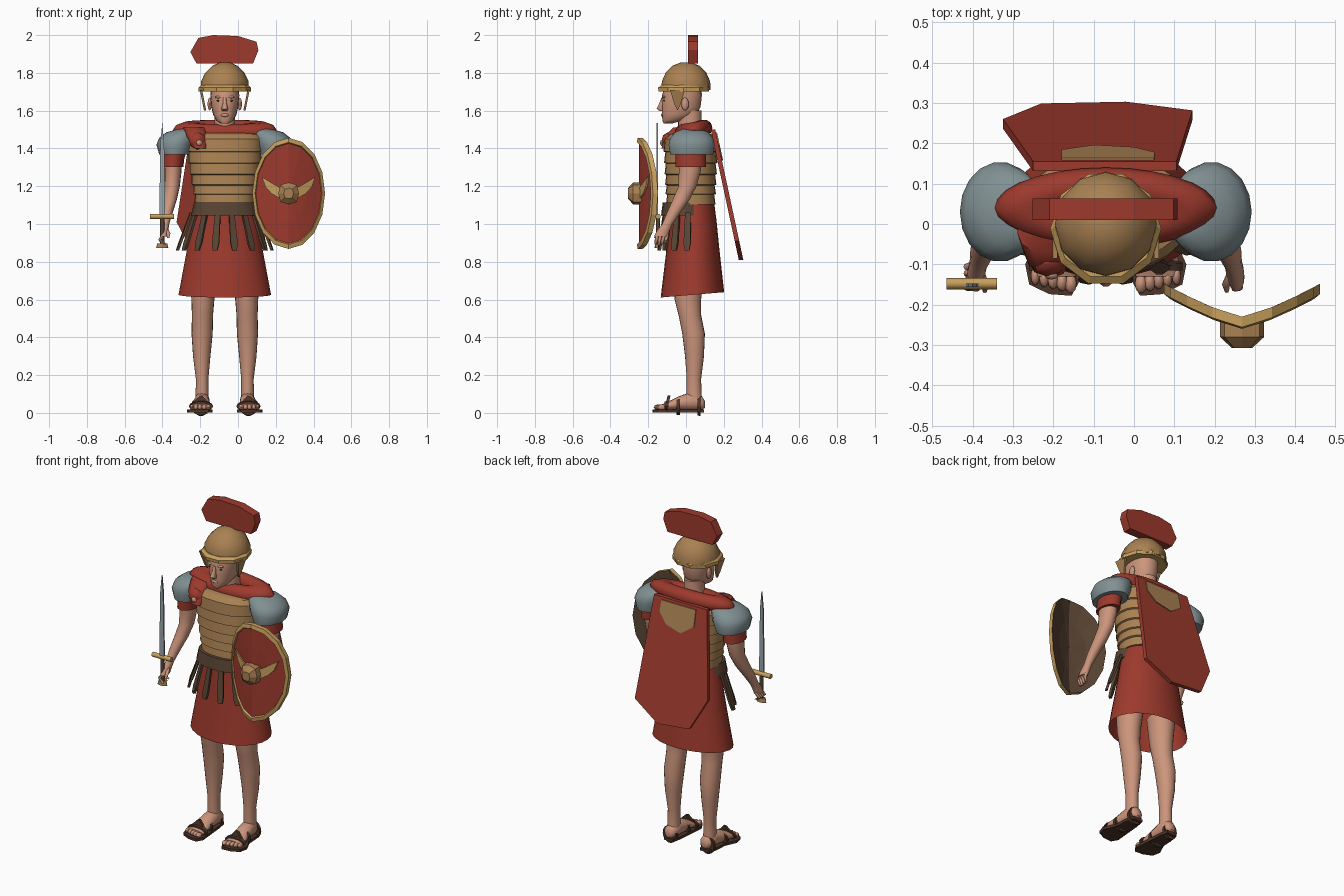
import bpy, bmesh, math
from mathutils import Vector

cube = bpy.data.objects.get("Cube")
if cube:
    bpy.data.objects.remove(cube, do_unlink=True)

MID = -0.07  # centre line of the figure


def material(name, r, g, b):
    m = bpy.data.materials.new(name)
    m.use_nodes = True
    m.diffuse_color = (r, g, b, 1)
    m.node_tree.nodes["Principled BSDF"].inputs["Base Color"].default_value = (r, g, b, 1)
    return m


RED = material("red cloth", 0.34, 0.042, 0.026)
BRASS = material("brass", 0.40, 0.22, 0.085)
GOLD = material("bright gold", 0.58, 0.35, 0.11)
SKIN = material("skin", 0.60, 0.30, 0.20)
GREY = material("blue grey", 0.22, 0.28, 0.29)
LEATHER = material("brown leather", 0.10, 0.058, 0.033)
SANDAL = material("dark sandal leather", 0.075, 0.035, 0.022)
STEEL = material("steel", 0.32, 0.38, 0.40)
DARK = material("dark eye", 0.03, 0.018, 0.014)


def place(a, b, depth, axis):
    """Put plane coordinates a, b and a depth along the given axis."""
    return {"X": (depth, a, b), "Y": (a, depth, b), "Z": (a, b, depth)}[axis]


def build(name, verts, faces, mats, smooth=0, rule=None):
    bm = bmesh.new()
    vs = [bm.verts.new(v) for v in verts]
    for i, f in enumerate(faces):
        face = bm.faces.new([vs[k] for k in f])
        face.material_index = rule(i) if rule else 0
    bmesh.ops.remove_doubles(bm, verts=bm.verts, dist=1e-5)
    bmesh.ops.recalc_face_normals(bm, faces=bm.faces)
    me = bpy.data.meshes.new(name)
    bm.to_mesh(me)
    bm.free()
    for m in mats:
        me.materials.append(m)
    if smooth:
        me.shade_smooth()
        me.set_sharp_from_angle(angle=math.radians(smooth))
    ob = bpy.data.objects.new(name, me)
    bpy.context.collection.objects.link(ob)
    return ob


def loft(name, rings, mat, n=20, axis="Z", power=1, smooth=50, tilt=0, caps=(True, True)):
    """Skin elliptical rings given as (x, y, z, radius a, radius b)."""
    verts = []
    for x, y, z, ra, rb in rings:
        for i in range(n):
            t = 2 * math.pi * i / n
            c, s = math.cos(t), math.sin(t)
            a = ra * math.copysign(abs(c) ** power, c)
            b = rb * math.copysign(abs(s) ** power, s)
            verts.append(Vector((x, y, z)) + Vector(place(a, b, tilt * s, axis)))
    faces = [(r * n + i, r * n + (i + 1) % n, (r + 1) * n + (i + 1) % n, (r + 1) * n + i)
             for r in range(len(rings) - 1) for i in range(n)]
    if caps[0]:
        faces.append(range(n))
    if caps[1]:
        faces.append(range(len(verts) - n, len(verts)))
    return build(name, verts, faces, [mat], smooth)


def plate(name, outline, near, far, mat, axis="Y"):
    """Extrude an outline between two depths, each a number or a function."""
    def depth(d, p):
        return d(*p) if callable(d) else d
    n = len(outline)
    verts = [place(*p, depth(d, p), axis) for d in (near, far) for p in outline]
    faces = [(i, (i + 1) % n, n + (i + 1) % n, n + i) for i in range(n)]
    return build(name, verts, faces + [range(n), range(n, 2 * n)], [mat])


def ball(name, centre, radii, mat, n=12, rows=6):
    x, y, z = centre
    steps = [math.pi * (k + 0.15) / (rows + 0.3) for k in range(rows + 1)]
    return loft(name, [(x, y, z - radii[2] * math.cos(t), radii[0] * math.sin(t),
                        radii[1] * math.sin(t)) for t in steps], mat, n)


# Head, neck and face
loft("neck", [(MID, .03, 1.44, .065, .065), (MID, .02, 1.53, .055, .062),
              (MID, .02, 1.6, .055, .062)], SKIN)
loft("head", [(MID, -.095, 1.533, .022, .024), (MID, -.07, 1.548, .045, .055),
              (MID, -.035, 1.58, .062, .092), (MID, -.025, 1.62, .071, .102),
              (MID, -.022, 1.68, .077, .106), (MID, -.01, 1.76, .07, .09)], SKIN, power=.9)
loft("nose", [(MID, -.128, 1.598, .014, .012), (MID, -.138, 1.61, .018, .018),
              (MID, -.128, 1.64, .01, .014), (MID, -.122, 1.67, .009, .008)], SKIN, 10)
ball("lips", (MID, -.124, 1.576), (.022, .009, .009), SKIN)
for side, s in (("right", -1), ("left", 1)):
    ball(side + "_ear", (MID + s * .08, -.005, 1.635), (.011, .02, .034), SKIN)
    ball(side + "_eye", (MID + s * .03, -.114, 1.652), (.013, .007, .006), DARK)
    ball(side + "_brow", (MID + s * .031, -.116, 1.672), (.022, .01, .007), SKIN)

# Helmet with brim, cheek guards and transverse crest
loft("helmet_dome", [(MID, 0, 1.71, .128, .13), (MID, 0, 1.755, .126, .128),
                     (MID, 0, 1.8, .104, .108), (MID, 0, 1.838, .066, .07),
                     (MID, 0, 1.856, .025, .025)], BRASS, 12, smooth=30)
loft("helmet_brim", [(MID, -.008, 1.735, .126, .128), (MID, -.012, 1.722, .138, .143),
                     (MID, -.012, 1.702, .138, .14), (MID, -.01, 1.705, .12, .12)], GOLD, 10, smooth=0)
for side, s in (("right", -1), ("left", 1)):
    plate(side + "_cheek_guard", [(-.085, 1.71), (-.005, 1.71), (-.03, 1.63), (-.045, 1.6), (-.06, 1.63)],
          lambda y, z: MID + s * (.098 + (z - 1.6) * .2), lambda y, z: MID + s * (.11 + (z - 1.6) * .2), BRASS, "X")
plate("helmet_crest", [(-.22, 1.85), (.08, 1.85), (.108, 1.92), (.098, 1.965), (0, 1.995),
                       (-.13, 2), (-.21, 1.985), (-.252, 1.91)], .01, .063, RED)

# Segmented cuirass: stacked bands that each flare at the lower edge
bands = [(MID, .025, 1.482, .165, .085), (MID, .025, 1.475, .195, .11)]
levels = [1.45, 1.38, 1.32, 1.26, 1.205, 1.155, 1.1]
for top, low in zip(levels, levels[1:]):
    for z, flare in ((top, 0), (low + .004, .009)):
        k = (z - 1.1) / .35
        bands.append((MID, .025, z, .15 + .055 * k + flare, .122 + .016 * k + flare))
loft("cuirass", bands, BRASS, 24, power=.85, smooth=25)

# Tunic skirt, belt and hanging strips
loft("tunic_skirt", [(MID, .03, 1.13, .145, .115), (MID, .035, 1.0, .178, .127), (MID, .035, .85, .203, .142),
                     (MID, .034, .625, .245, .168)], RED, 24, tilt=.014, caps=(True, False))
loft("belt", [(MID, -.01, 1.115, .163, .113), (MID, -.01, 1.045, .178, .122)], LEATHER, 20, power=.9)
for k in range(8):
    t = math.radians(188 + k * 164 / 7)
    out = Vector((math.cos(t), math.sin(t), 0))
    along = Vector((-out.y, out.x, 0))
    verts = []
    for z, rx, ry, w in ((1.06, .172, .138, .014), (.9, .232, .163, .019), (.86, .246, .168, .012)):
        p = Vector((MID + rx * out.x, .03 + ry * out.y, z))
        verts += [p - along * w, p + along * w, p + along * w + out * .014, p - along * w + out * .014]
    faces = [(r + i, r + (i + 1) % 4, r + 4 + (i + 1) % 4, r + 4 + i) for r in (0, 4) for i in range(4)]
    build("hanging_strip_%d" % (k + 1), verts, faces + [range(4), range(8, 12)], [LEATHER])

# Scarf ring draped over the shoulders, with a knot
verts, seg, tube = [], 28, 10
for i in range(seg):
    t = 2 * math.pi * i / seg
    for j in range(tube):
        u = 2 * math.pi * j / tube
        r = math.cos(u)
        verts.append((MID + math.cos(t) * (.185 + .09 * r), .04 + math.sin(t) * (.055 + .045 * r),
                      1.497 + .012 * math.sin(t) + .045 * math.sin(u)))
faces = [(i * tube + j, i * tube + (j + 1) % tube, (i + 1) % seg * tube + (j + 1) % tube,
          (i + 1) % seg * tube + j) for i in range(seg) for j in range(tube)]
build("scarf", verts, faces, [RED], 60)
ball("scarf_knot", (-.215, -.095, 1.44), (.045, .035, .045), RED, 8, 4)
loft("scarf_drape", [(-.2, -.115, 1.40, .03, .015), (-.22, -.08, 1.46, .05, .04),
                     (-.23, -.02, 1.51, .06, .05)], RED, 10)
ball("scarf_pin", (-.205, -.128, 1.43), (.017, .01, .016), SKIN, 8, 4)


def side_rings(s, rings):
    return [(MID + s * dx, *rest) for dx, *rest in rings]


for side, s in (("right", -1), ("left", 1)):
    # Shoulder guard, sleeve and arm
    loft(side + "_shoulder_guard", side_rings(s, [
        (.265, .03, 1.368, .082, .115), (.262, .03, 1.42, .1, .124), (.25, .03, 1.455, .098, .115),
        (.225, .03, 1.485, .085, .09), (.2, .03, 1.502, .05, .05)]), GREY, 18)
    loft(side + "_sleeve", side_rings(s, [
        (.275, .025, 1.302, .056, .08), (.27, .025, 1.35, .056, .08), (.25, .025, 1.44, .07, .08)]), RED, 16)
    loft(side + "_arm", side_rings(s, [
        (.272, .02, 1.36, .045, .06), (.274, .02, 1.28, .045, .058), (.278, .008, 1.2, .04, .048),
        (.29, -.025, 1.13, .037, .045), (.306, -.065, 1.06, .03, .036),
        (.316, -.098, 1.0, .022, .028), (.321, -.12, .965, .022, .034),
        (.324, -.132, .935, .02, .036)]), SKIN, 16)
    # Fingers and thumb
    for k in range(4):
        y = -.155 + k * .017
        curl = .018 if side == "right" else .006
        loft(side + "_finger_%d" % (k + 1), side_rings(s, [
            (.325, y + .005, .945, .009, .009), (.326 + curl, y - .002, .915, .009, .009),
            (.318, y - .006, .885 + abs(k - 1) * .006, .006, .006)]), SKIN, 8)
    loft(side + "_thumb", side_rings(s, [(.312, -.12, .98, .011, .011), (.298, -.15, .95, .01, .01),
                                         (.3, -.165, .925, .006, .006)]), SKIN, 8)

    # Leg and foot
    loft(side + "_leg", side_rings(s, [
        (.11, .015, .76, .075, .085), (.116, .01, .6, .061, .07), (.118, .02, .52, .056, .06),
        (.12, .04, .42, .056, .06), (.122, .045, .3, .046, .05), (.12, .042, .18, .033, .038),
        (.12, .042, .11, .034, .04), (.12, .045, .06, .036, .04)]), SKIN)
    loft(side + "_foot", side_rings(s, [
        (.12, .1, .045, .018, .018), (.12, .085, .052, .035, .036), (.12, .03, .062, .04, .05),
        (.124, -.04, .05, .045, .037), (.128, -.095, .037, .054, .022),
        (.13, -.13, .03, .056, .014)]), SKIN, 16, "Y")
    for k in range(5):
        ball(side + "_toe_%d" % (k + 1), (MID + s * (.087 + .022 * k), -.148 + .005 * k, .03),
             (.015 - .001 * k, .024, .015), SKIN, 10, 4)
    # Sandal sole, straps and tongue
    outline = [(.09, .095), (.15, .095), (.165, .04), (.168, -.03), (.2, -.1), (.19, -.15),
               (.14, -.174), (.085, -.178), (.064, -.14), (.072, -.05), (.08, .04)]
    plate(side + "_sandal_sole", [(MID + s * x, y) for x, y in outline], .002, .018, SANDAL, "Z")
    for k, (y, w, h) in enumerate(((-.115, .064, .026), (-.05, .053, .046), (.06, .045, .05))):
        loft(side + "_sandal_strap_%d" % (k + 1), side_rings(s, [
            (.126, y, .034, w, h), (.126, y + .018, .036, w, h + .003)]), SANDAL, 14, "Y")
    plate(side + "_sandal_tongue", [(MID + s * x, z) for x, z in ((.07, .035), (.12, .092), (.135, .088), (.19, .035))],
          lambda x, z: -.11 + (z - .03) * .2, lambda x, z: -.095 + (z - .03) * .2, SANDAL)

# Sword held upright in the right hand
plate("sword_blade", [(-.417, 1.04), (-.385, 1.04), (-.391, 1.43), (-.401, 1.535), (-.411, 1.43)],
      -.156, -.147, STEEL)
loft("sword_guard", [(-.465, -.148, 1.04, .014, .014), (-.34, -.148, 1.04, .014, .014)], GOLD, 10, "X")
loft("sword_grip", [(-.401, -.148, .89, .012, .012), (-.401, -.148, 1.04, .012, .012)], LEATHER, 10)
loft("sword_pommel", [(-.401, -.148, .874, .032, .018), (-.401, -.148, .898, .026, .016)], BRASS, 8)


# Curved oval shield with rim, boss and wings
SX, SZ = .268, 1.162


def shield_y(x, z=0):
    return -.25 + .08 * abs((x - SX) / .19) ** 1.3


rows, n = [(0, 0), (.5, 0), (.9, 0), (.92, -.01), (1, -.006), (1, .02), (.92, .02), (.5, .015), (0, .015)], 16
verts = []
for f, dy in rows:
    for i in range(n):
        t = 2 * math.pi * i / n
        x = SX + .193 * f * math.cos(t)
        verts.append((x, shield_y(x) + dy, SZ + .294 * f * math.sin(t)))
faces = []
for r in range(len(rows) - 1):
    for i in range(n):
        a, b = r * n + i, r * n + (i + 1) % n
        faces.append([b, a, a + n] if r == 7 else [a, b + n, a + n] if r == 0 else [a, b, b + n, a + n])
for i in range(n):  # share the two pole vertices
    faces[i][0] = 0
    faces[7 * n + i][2] = 8 * n
build("shield", verts, faces, [RED, GOLD, LEATHER], 0, lambda i: (0, 0, 1, 1, 1, 2, 2, 2)[i // n])
loft("shield_boss", [(SX, -.235, SZ, .055, .058), (SX, -.28, SZ, .055, .058),
                     (SX, -.307, SZ, .026, .028)], BRASS, 8, "Y", power=.7, smooth=0)
for side, s in (("right", -1), ("left", 1)):
    wing = [(.04, 1.19), (.085, 1.215), (.142, 1.25), (.122, 1.195), (.09, 1.16), (.045, 1.135)]
    plate("shield_%s_wing" % side, [(SX + s * u, z) for u, z in wing],
          lambda x, z: shield_y(x) - .009, lambda x, z: shield_y(x) - .001, GOLD)


# Stiff cape hanging away from the back, with a brass patch
def cape_y(x, z):
    return .155 + (1.5 - z) * .215


plate("cape", [(-.25, 1.5), (.105, 1.5), (.145, .91), (-.02, .81), (-.23, .83), (-.325, 1.01)],
      lambda x, z: cape_y(x, z) - .024, cape_y, RED)
plate("cape_patch", [(-.18, 1.485), (.05, 1.485), (.052, 1.42), (.0, 1.36), (-.1, 1.335), (-.18, 1.39)],
      lambda x, z: cape_y(x, z) - .002, lambda x, z: cape_y(x, z) + .006, BRASS)
